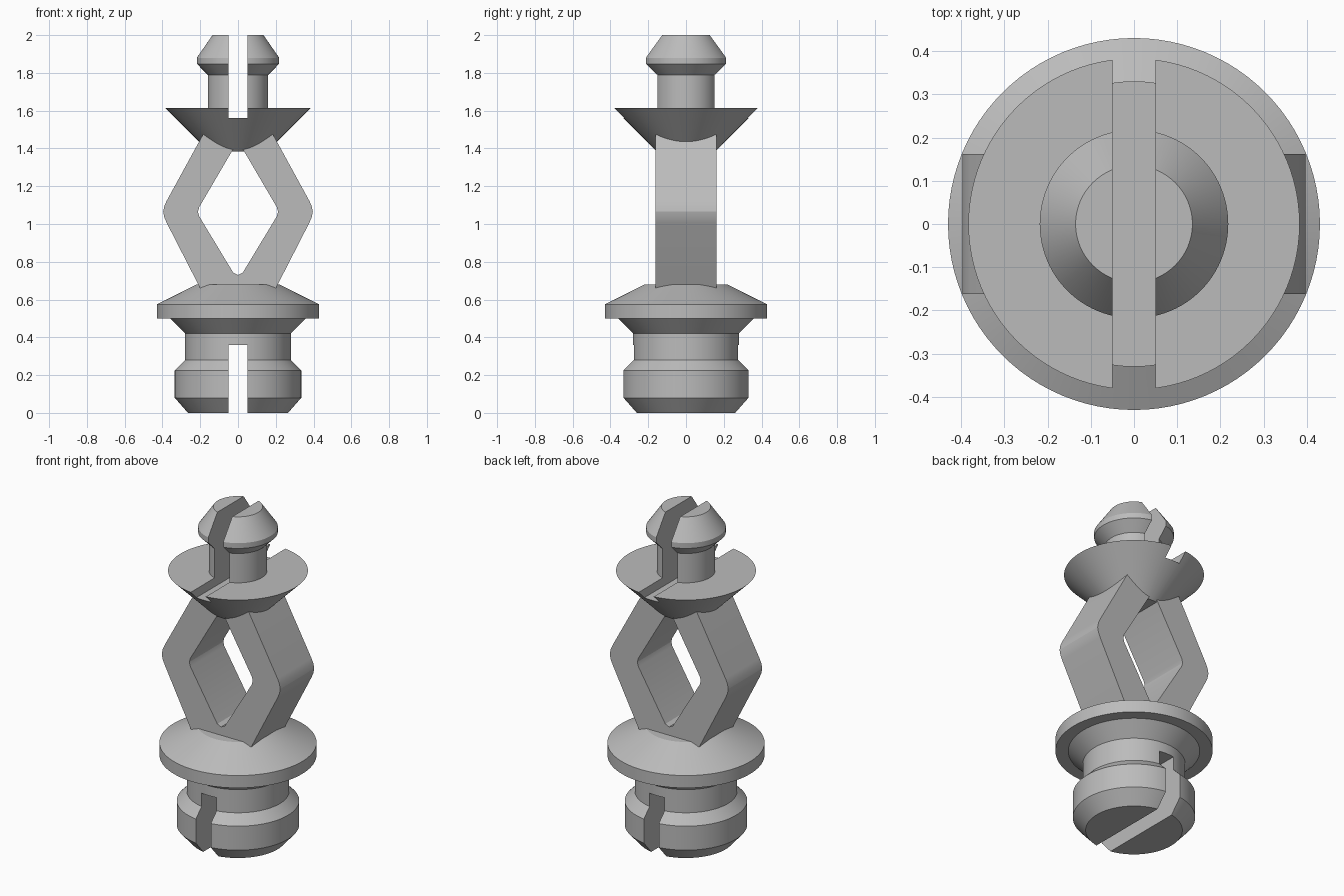
import bpy, bmesh
from math import radians, sin, cos, tau

if "Cube" in bpy.data.objects:
    bpy.data.objects.remove(bpy.data.objects["Cube"])

SEGMENTS = 96
SLOT_HALF = 0.05

grey = bpy.data.materials.new("light_grey")
grey.use_nodes = True
grey.diffuse_color = (0.5, 0.5, 0.5, 1)
grey.node_tree.nodes["Principled BSDF"].inputs["Base Color"].default_value = (0.5, 0.5, 0.5, 1)


def make_object(name, bm):
    bmesh.ops.recalc_face_normals(bm, faces=bm.faces)
    mesh = bpy.data.meshes.new(name)
    bm.to_mesh(mesh)
    bm.free()
    mesh.materials.append(grey)
    obj = bpy.data.objects.new(name, mesh)
    bpy.context.collection.objects.link(obj)
    return obj


def lathe(name, profile):
    """Closed solid turned around z from (radius, height) pairs."""
    bm = bmesh.new()
    rings = [[bm.verts.new((r * cos(tau * i / SEGMENTS), r * sin(tau * i / SEGMENTS), z))
              for i in range(SEGMENTS)] for r, z in profile]
    for low, high in zip(rings, rings[1:]):
        for i in range(SEGMENTS):
            j = (i + 1) % SEGMENTS
            bm.faces.new((low[i], low[j], high[j], high[i]))
    bm.faces.new(rings[0])
    bm.faces.new(rings[-1])
    return make_object(name, bm)


def cut_slot(obj, z_low, z_high):
    """Saw a straight slot through obj along y."""
    bm = bmesh.new()
    bmesh.ops.create_cube(bm, size=1)
    for v in bm.verts:
        v.co = (v.co.x * 2 * SLOT_HALF, v.co.y * 2, z_low if v.co.z < 0 else z_high)
    cutter = make_object("slot_cutter", bm)
    cutter.hide_render = True
    apply_boolean(obj, cutter, 'DIFFERENCE')


def apply_boolean(obj, other, operation):
    mod = obj.modifiers.new(operation.lower(), 'BOOLEAN')
    mod.operation, mod.solver, mod.object = operation, 'EXACT', other
    bpy.context.view_layer.objects.active = obj
    bpy.ops.object.modifier_apply(modifier=mod.name)
    bpy.data.objects.remove(other)


def smooth(obj):
    bpy.ops.object.select_all(action='DESELECT')
    obj.select_set(True)
    bpy.context.view_layer.objects.active = obj
    bpy.ops.object.shade_smooth_by_angle(angle=radians(20))


# Lower plug with wide flange
base = lathe("base_plug", [(0.265, 0), (0.335, 0.08), (0.335, 0.225), (0.28, 0.28),
                           (0.28, 0.42), (0.36, 0.5), (0.43, 0.5), (0.43, 0.575),
                           (0.22, 0.68)])
cut_slot(base, -0.2, 0.36)

# Upper cone, neck and barbed head
head = lathe("head_plug", [(0.155, 1.385), (0.383, 1.613), (0.16, 1.613), (0.16, 1.79),
                           (0.218, 1.848), (0.218, 1.88), (0.135, 2)])
cut_slot(head, 1.56, 2.2)

# Bent legs forming the diamond spring, right one mirrored
outer = [(0.19, 0.64), (0.378, 1.007), (0.39, 1.035), (0.396, 1.065),
         (0.39, 1.095), (0.378, 1.122), (0.16, 1.52)]
inner = [(0, 1.44), (0.205, 1.09), (0.212, 1.065), (0.205, 1.04),
         (0.025, 0.742), (0, 0.73), (0, 0.64)]
for name, side in (("left_spring_leg", 1), ("right_spring_leg", -1)):
    bm = bmesh.new()
    face = bm.faces.new([bm.verts.new((side * x, -0.162, z)) for x, z in outer + [(0, 1.52)] + inner])
    grown = bmesh.ops.extrude_face_region(bm, geom=[face])["geom"]
    bmesh.ops.translate(bm, vec=(0, 0.324, 0),
                        verts=[g for g in grown if isinstance(g, bmesh.types.BMVert)])
    # Leave the middle seam open so both legs read as one spring
    seam = [f for f in bm.faces if all(abs(v.co.x) < 1e-5 for v in f.verts)]
    bmesh.ops.delete(bm, geom=seam, context='FACES_ONLY')
    smooth(make_object(name, bm))

for part in (base, head):
    smooth(part)
